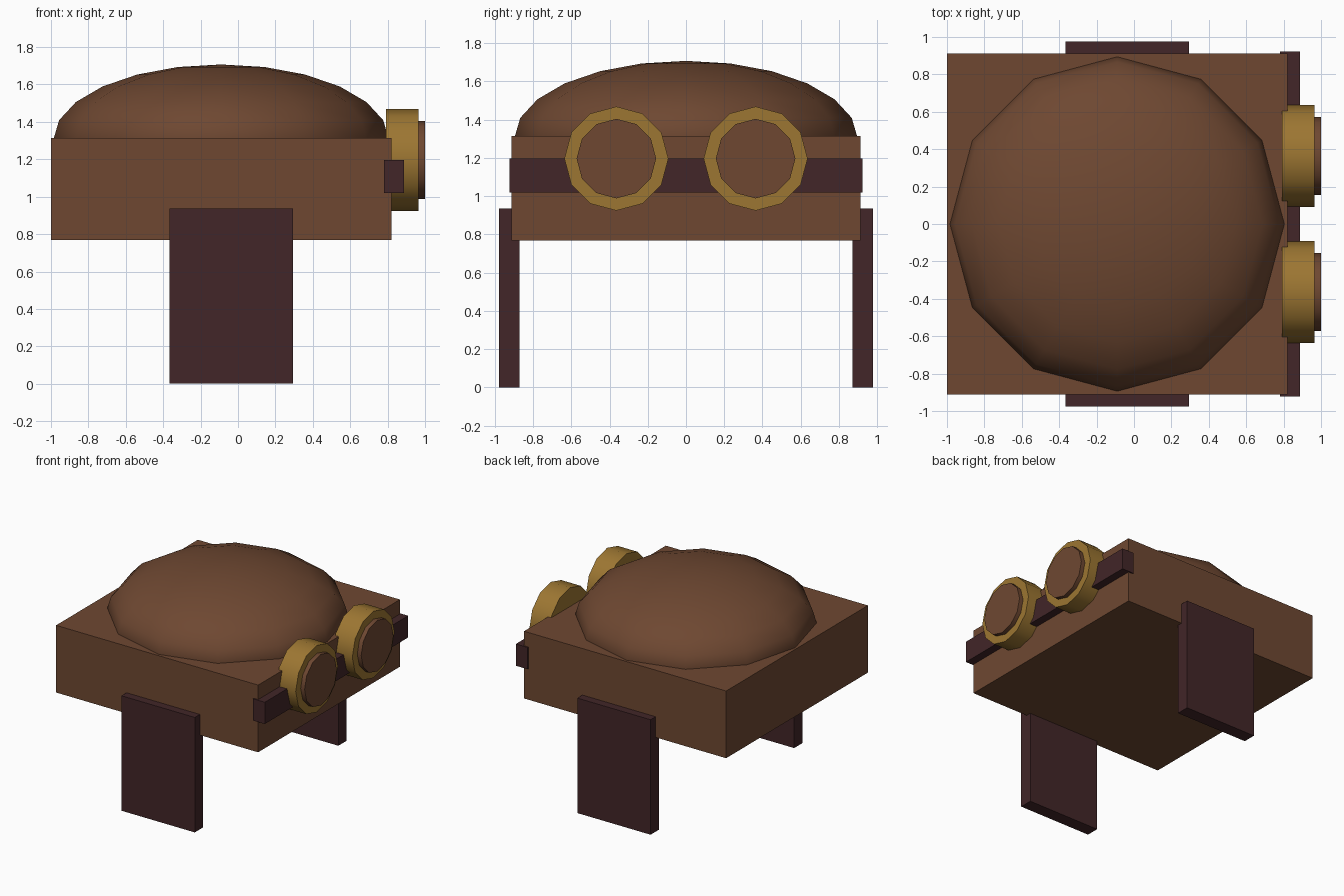
import bpy, math

if "Cube" in bpy.data.objects:
    bpy.data.objects.remove(bpy.data.objects["Cube"])


def material(name, rgb):
    m = bpy.data.materials.new(name)
    m.diffuse_color = (*rgb, 1)
    m.use_nodes = True
    m.node_tree.nodes["Principled BSDF"].inputs["Base Color"].default_value = m.diffuse_color
    return m


BROWN = material("brown", (0.156, 0.064, 0.031))
DARK = material("dark_maroon", (0.054, 0.019, 0.021))
GOLD = material("gold", (0.335, 0.182, 0.032))


def finish(name, mat, smooth=False):
    ob = bpy.context.object
    ob.name = name
    ob.data.materials.append(mat)
    bpy.ops.object.transform_apply(location=False, rotation=True, scale=True)
    if smooth:
        bpy.ops.object.shade_smooth_by_angle(angle=math.radians(45))
    return ob


def box(name, mat, lo, hi):
    bpy.ops.mesh.primitive_cube_add(
        size=1, location=[(a + b) / 2 for a, b in zip(lo, hi)])
    bpy.context.object.scale = [b - a for a, b in zip(lo, hi)]
    return finish(name, mat)


def disc(name, mat, radius, x0, x1, y, z):
    # 12-sided cylinder lying along x
    bpy.ops.mesh.primitive_cylinder_add(
        vertices=12, radius=radius, depth=x1 - x0,
        location=((x0 + x1) / 2, y, z), rotation=(0, math.pi / 2, 0))
    return finish(name, mat, smooth=True)


# Cap band
box("cap_band", BROWN, (-1, -0.912, 0.768), (0.82, 0.912, 1.315))

# Domed crown
bpy.ops.mesh.primitive_uv_sphere_add(
    segments=12, ring_count=12, radius=1, location=(-0.09, 0, 1.305))
bpy.context.object.scale = (0.897, 0.897, 0.402)
finish("cap_crown", BROWN, smooth=True)

# Goggle strap
box("goggle_strap", DARK, (0.78, -0.922, 1.02), (0.887, 0.922, 1.197))

# Ear flaps and goggles, one per side
for side, s in (("left", 1), ("right", -1)):
    ya, yb = sorted((s * 0.87, s * 0.977))
    box(side + "_ear_flap", DARK, (-0.365, ya, 0), (0.295, yb, 0.936))
    disc(side + "_goggle_rim", GOLD, 0.272, 0.79, 0.965, s * 0.364, 1.196)
    disc(side + "_goggle_lens", BROWN, 0.208, 0.82, 1.0, s * 0.364, 1.196)
